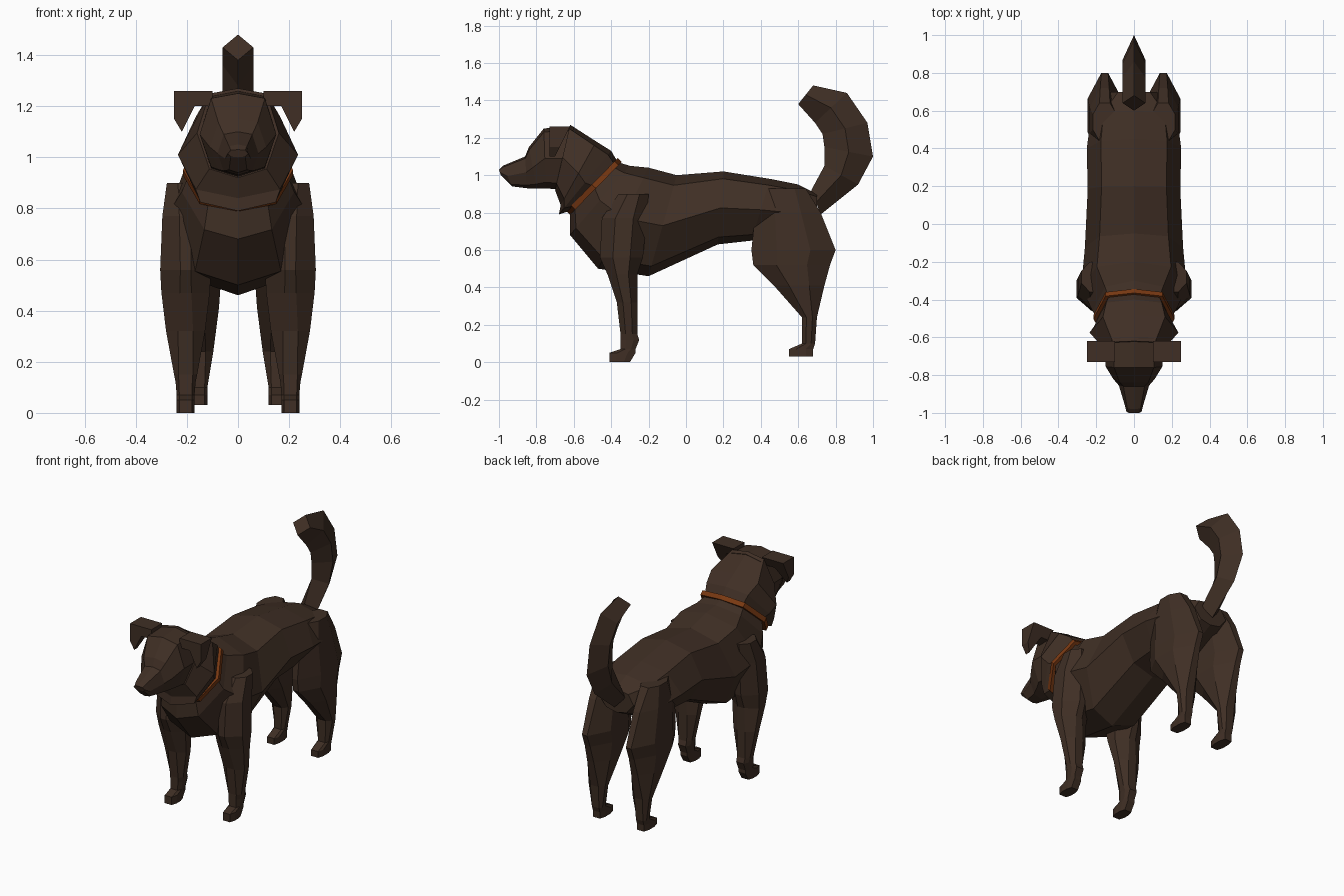
import bpy
import bmesh
from math import sin, pi
from mathutils import Vector

default_cube = bpy.data.objects.get("Cube")
if default_cube:
    bpy.data.objects.remove(default_cube, do_unlink=True)


def make_material(name, red, green, blue):
    material = bpy.data.materials.new(name)
    material.use_nodes = True
    colour = (red, green, blue, 1)
    material.diffuse_color = colour
    shader = material.node_tree.nodes["Principled BSDF"]
    shader.inputs["Base Color"].default_value = colour
    return material


fur = make_material("dark_brown_fur", .05, .028, .018)
leather = make_material("orange_leather", .19, .04, .006)


def loft(name, rings, material=fur):
    """Skin a list of equal-length point rings and cap both ends."""
    bm = bmesh.new()
    rows = [[bm.verts.new(point) for point in ring] for ring in rings]
    for row, following in zip(rows, rows[1:]):
        for i in range(len(row)):
            bm.faces.new((row[i - 1], row[i], following[i], following[i - 1]))
    bm.faces.new(rows[0])
    bm.faces.new(rows[-1])
    bmesh.ops.recalc_face_normals(bm, faces=bm.faces)
    mesh = bpy.data.meshes.new(name)
    bm.to_mesh(mesh)
    bm.free()
    mesh.materials.append(material)
    part = bpy.data.objects.new(name, mesh)
    bpy.context.collection.objects.link(part)


# Half cross-sections: share of the half width, share of the height
trunk_shape = [(0, 1), (.7, .9), (1, .5), (.6, .1), (0, 0)]
head_shape = [(0, 1), (.7, .94), (1, .5), (.7, .1), (0, 0)]
diamond_shape = [(0, 1), (1, .5), (0, 0)]


def leaning_ring(shape, top, bottom, half_width):
    """Symmetric ring on a plane leaning between two (y, z) points."""
    half = []
    for across, up in shape:
        y, z = Vector(bottom).lerp(Vector(top), up)
        half.append(Vector((across * half_width, y, z)))
    mirrored = [Vector((-p.x, p.y, p.z)) for p in reversed(half[1:-1])]
    return half + mirrored


def symmetric_part(name, shape, slices, material=fur):
    loft(name, [leaning_ring(shape, *entry) for entry in slices], material)


# Trunk from the collar to the rump
collar_top, collar_bottom = Vector((-.365, 1.07)), Vector((-.62, .81))
symmetric_part("body", trunk_shape, [
    (collar_top, collar_bottom, .19),
    ((-.3, 1.05), (-.62, .68), .22),
    ((-.2, 1.04), (-.47, .5), .28),
    ((-.05, 1), (-.2, .46), .26),
    ((.2, 1.02), (.17, .63), .245),
    ((.45, .98), (.35, .65), .25),
    ((.6, .95), (.5, .65), .23),
    ((.7, .9), (.7, .75), .12),
])

# Neck flaring into a ruff
symmetric_part("neck_ruff", head_shape, [
    (collar_top, collar_bottom, .19),
    ((-.4, 1.13), (-.68, .79), .21),
    ((-.48, 1.18), (-.67, .84), .235),
    ((-.62, 1.27), (-.7, .92), .16),
])

# Skull narrowing to the muzzle
symmetric_part("head", head_shape, [
    ((-.6, 1.26), (-.65, .92), .15),
    ((-.76, 1.25), (-.75, .93), .15),
    ((-.84, 1.15), (-.8, .93), .11),
    ((-.86, 1.1), (-.85, .93), .08),
    ((-.98, 1.05), (-.93, .94), .05),
    ((-1, 1.03), (-.99, 1), .04),
])

# Collar band standing slightly proud of the neck
band = .015
along = (collar_top - collar_bottom).normalized()
forward = along.orthogonal()
symmetric_part("collar", head_shape, [
    (collar_top + along * grow + forward * shift,
     collar_bottom - along * grow + forward * shift, .2 + grow)
    for shift, grow in ((-band, 0), (-band, band), (band, band), (band, 0))
], leather)

# Curled tail: inner edge and outer edge of each diamond section
symmetric_part("tail", diamond_shape, [
    (inner, outer, .06) for inner, outer in (
        ((.67, .92), (.72, .79)),
        ((.74, 1.05), (.92, .95)),
        ((.74, 1.15), (1, 1.1)),
        ((.73, 1.22), (.97, 1.28)),
        ((.69, 1.28), (.86, 1.44)),
        ((.6, 1.38), (.68, 1.48)),
    )
])


def leg_ring(centre, spread, z, front, back):
    """Level eight-sided ring, widening from the ankle to mid thigh."""
    swell = sin(pi * max(0, z - .1))
    wide = .035 + spread * swell
    narrow = wide * (.7 - .5 * swell)
    inset = (back - front) * .3
    outer = [(narrow, front), (wide, front + inset),
             (wide, back - inset), (narrow, back)]
    inner = [(-x, y) for x, y in reversed(outer)]
    return [(centre + x, y, z) for x, y in outer + inner]


# Height, front and back of the legs from shoulder or hip to sole
front_leg = [
    (.9, -.36, -.2), (.77, -.45, -.21), (.56, -.46, -.23),
    (.47, -.42, -.26), (.32, -.37, -.26), (.15, -.35, -.26),
    (.12, -.35, -.25), (.07, -.35, -.27), (.05, -.41, -.27), (0, -.41, -.3),
]
hind_leg = [
    (.93, .44, .64), (.8, .37, .72), (.6, .35, .8),
    (.52, .36, .77), (.41, .47, .74), (.24, .62, .7),
    (.1, .62, .69), (.07, .55, .68), (.03, .55, .68),
]

# Ear outline seen from the front; the lower flap folds forward
ear_outline = [(.1, 1.2), (.1, 1.26), (.25, 1.26),
               (.25, 1.15), (.22, 1.1), (.17, 1.2)]
ear_rings = [
    [(x, -.73, z) for x, z in ear_outline],
    [(x, -.62 - (1.26 - z) / 2, z) for x, z in ear_outline],
]

limbs = {
    "front_leg": [leg_ring(.205, .065, *entry) for entry in front_leg],
    "hind_leg": [leg_ring(.155, .055, *entry) for entry in hind_leg],
    "ear": ear_rings,
}
for label, side in (("left", 1), ("right", -1)):
    for limb, rings in limbs.items():
        loft(f"{label}_{limb}",
             [[(side * x, y, z) for x, y, z in ring] for ring in rings])
